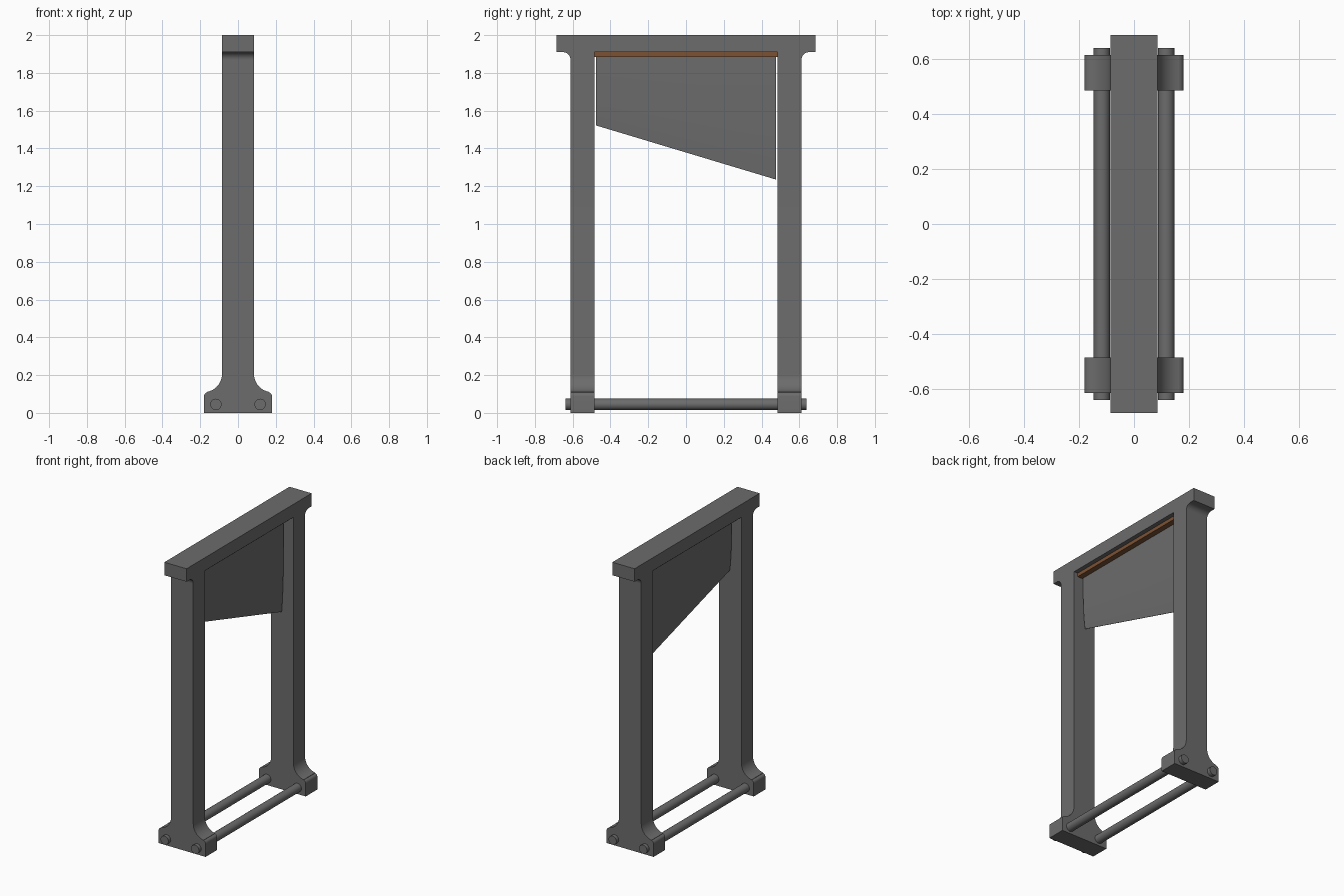
import bpy, bmesh, math
from mathutils import Vector

if "Cube" in bpy.data.objects:
    bpy.data.objects.remove(bpy.data.objects["Cube"])


def material(name, rgb):
    m = bpy.data.materials.new(name)
    m.diffuse_color = (*rgb, 1)
    m.use_nodes = True
    m.node_tree.nodes["Principled BSDF"].inputs["Base Color"].default_value = m.diffuse_color
    return m


grey = material("dark grey", (0.15, 0.15, 0.15))
brown = material("brown wood", (0.20, 0.085, 0.035))


def finish(name, bm, mat):
    bmesh.ops.recalc_face_normals(bm, faces=bm.faces)
    me = bpy.data.meshes.new(name)
    bm.to_mesh(me)
    bm.free()
    me.materials.append(mat)
    for p in me.polygons:
        p.use_smooth = True
    me.set_sharp_from_angle(angle=math.radians(30))
    ob = bpy.data.objects.new(name, me)
    bpy.context.collection.objects.link(ob)
    return ob


def extrude(name, outline, place, lo, hi, mat):
    """Extrude a 2D outline; place(u, v, t) maps it into space."""
    bm = bmesh.new()
    face = bm.faces.new([bm.verts.new(place(u, v, lo)) for u, v in outline])
    new = bmesh.ops.extrude_face_region(bm, geom=[face])["geom"]
    shift = Vector(place(0, 0, hi)) - Vector(place(0, 0, lo))
    bmesh.ops.translate(bm, vec=shift,
                        verts=[g for g in new if isinstance(g, bmesh.types.BMVert)])
    return finish(name, bm, mat)


def arc(cu, cv, r, a0, a1, n=10):
    angles = [math.radians(a0 + (a1 - a0) * i / n) for i in range(n + 1)]
    return [(cu + r * math.cos(a), cv + r * math.sin(a)) for a in angles]


def mirrored(half):
    return half + [(-u, v) for u, v in reversed(half)]


# posts with flared feet
post_half = [(0.18, 0)] + arc(0.158, 0.088, 0.022, 0, 75, 5) \
    + arc(0.18, 0.205, 0.095, 260, 180) + [(0.085, 1.87)]
for name, lo, hi in (("front_post", -0.612, -0.485), ("back_post", 0.485, 0.612)):
    extrude(name, mirrored(post_half), lambda u, v, t: (u, t, v), lo, hi, grey)

# top beam with coves running into the posts
beam_half = [(0.485, 1.91), (0.485, 1.87)] + arc(0.652, 1.87, 0.04, 180, 90) \
    + [(0.685, 1.91), (0.685, 2.0)]
extrude("top_beam", mirrored(beam_half), lambda u, v, t: (t, u, v), -0.085, 0.085, grey)

# wooden blade holder
extrude("blade_holder", [(-0.055, 1.885), (0.055, 1.885), (0.055, 1.912), (-0.055, 1.912)],
        lambda u, v, t: (u, t, v), -0.485, 0.485, brown)

# slanted blade, thinning towards its cutting edge
bm = bmesh.new()
rows = []
for f, w in ((0, 0.017), (0.4, 0.016), (0.7, 0.012), (0.9, 0.006), (1, 0.001)):
    rows.append([bm.verts.new((sx * w, y, 1.89 + (bottom - 1.89) * f))
                 for sx, y, bottom in ((1, -0.477, 1.522), (1, 0.477, 1.235),
                                       (-1, 0.477, 1.235), (-1, -0.477, 1.522))])
for a, b in zip(rows, rows[1:]):
    for i in range(4):
        j = (i + 1) % 4
        bm.faces.new((a[i], a[j], b[j], b[i]))
bm.faces.new(rows[0])
bm.faces.new(rows[-1])
finish("blade", bm, grey)

# tie rods through the feet
for name, x in (("left_rod", -0.117), ("right_rod", 0.117)):
    extrude(name, arc(x, 0.045, 0.03, 0, 345, 23),
            lambda u, v, t: (u, t, v), -0.638, 0.638, grey)
